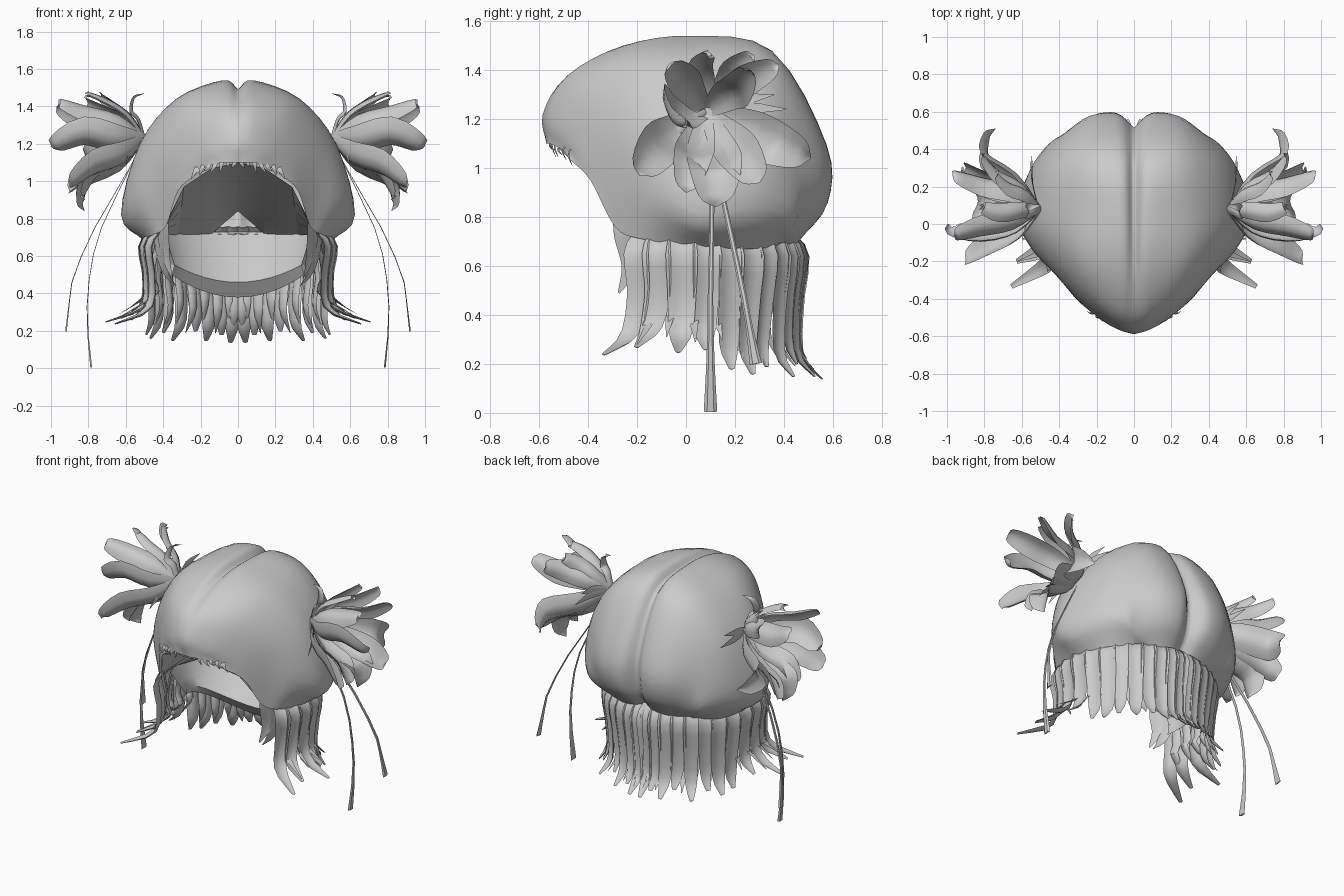
import bpy, bmesh, math, random
from mathutils import Vector as V

random.seed(4)
hair = bpy.data.materials.new("hair grey")
hair.diffuse_color = (0.6, 0.6, 0.6, 1)


def spline(pts, n):
    """Resample control points into n smooth points."""
    p = [V(q) for q in pts]
    p = [2 * p[0] - p[1]] + p + [2 * p[-1] - p[-2]]
    out = []
    for k in range(n):
        t = k / (n - 1) * (len(p) - 3)
        i = min(int(t), len(p) - 4)
        f = t - i
        a, b, c, d = p[i:i + 4]
        out.append(0.5 * (2 * b + (c - a) * f + (2 * a - 5 * b + 4 * c - d) * f * f
                          + (3 * b - a - 3 * c + d) * f ** 3))
    return out


def add_rows(bm, rows, closed=False):
    grid = [[bm.verts.new(p) for p in r] for r in rows]
    m = len(rows[0])
    for a, b in zip(grid, grid[1:]):
        for j in range(m if closed else m - 1):
            bm.faces.new((a[j], a[(j + 1) % m], b[(j + 1) % m], b[j]))
    if closed:
        bm.faces.new(grid[0][::-1])
        bm.faces.new(grid[-1])


def finish(name, bm, angle=50, weld=False):
    bmesh.ops.recalc_face_normals(bm, faces=bm.faces)
    me = bpy.data.meshes.new(name)
    bm.to_mesh(me)
    bm.free()
    me.materials.append(hair)
    ob = bpy.data.objects.new(name, me)
    bpy.context.collection.objects.link(ob)
    mod = ob.modifiers.new("mirror", 'MIRROR')
    mod.use_mirror_merge = weld
    bpy.context.view_layer.objects.active = ob
    ob.select_set(True)
    bpy.ops.object.shade_smooth_by_angle(angle=math.radians(angle))
    ob.select_set(False)
    return ob


def blade(bm, path, widths, side, cup=0.3, thick=0.12, n=11):
    """Tapered, cupped leaf of hair along a path."""
    pts = spline(path, n)
    ws = [w.x for w in spline([(w, 0, 0) for w in widths], n)]
    side = V(side).normalized()
    rows = []
    for i, p in enumerate(pts):
        t = (pts[min(i + 1, n - 1)] - pts[max(i - 1, 0)]).normalized()
        s = (side - t * side.dot(t)).normalized()
        nrm = s.cross(t)
        w = max(ws[i], 0.003) / 2
        prof = [(-1, 0), (-.5, .75), (0, 1), (.5, .75), (1, 0)]
        ring = [p + s * w * x + nrm * w * cup * h for x, h in prof]
        ring += [p + s * w * x + nrm * w * (cup * h - thick) for x, h in prof[3:0:-1]]
        rows.append(ring)
    add_rows(bm, rows, True)


# Main hair shell: half loft from centre parting to lower rim, front to back
front = [
    [(0, -.57, 1.10), (.04, -.57, 1.10), (.08, -.56, 1.10), (.13, -.535, 1.09), (.18, -.5, 1.07), (.22, -.48, 1.04)],
    [(0, -.585, 1.22), (.07, -.565, 1.22), (.16, -.52, 1.18), (.24, -.46, 1.12), (.29, -.42, 1.05), (.32, -.39, .95)],
    [(0, -.49, 1.37), (.09, -.47, 1.38), (.25, -.39, 1.33), (.385, -.30, 1.16), (.42, -.27, .95), (.385, -.29, .76)],
    [(0, -.27, 1.47), (.08, -.25, 1.50), (.30, -.2, 1.43), (.485, -.13, 1.2), (.55, -.13, .92), (.46, -.18, .71)],
]
back = [
    [(0, .02, 1.49), (.08, .02, 1.54), (.33, .04, 1.44), (.525, .05, 1.2), (.625, .05, .82), (.5, .06, .68)],
    [(0, .33, 1.42), (.08, .35, 1.48), (.28, .36, 1.41), (.475, .32, 1.18), (.56, .28, .84), (.44, .26, .67)],
    [(0, .5, 1.1), (.09, .57, 1.1), (.25, .56, 1.06), (.39, .47, .97), (.44, .43, .8), (.33, .36, .68)],
    [(0, .5, .85), (.09, .575, .86), (.2, .56, .84), (.31, .49, .8), (.36, .43, .74), (.31, .38, .69)],
    [(0, .43, .72), (.06, .46, .71), (.12, .46, .7), (.18, .44, .69), (.23, .42, .69), (.28, .38, .69)],
]
across = [spline(s, 21) for s in front + back]
bm = bmesh.new()
add_rows(bm, list(zip(*[spline(col, 33) for col in zip(*across)])))
for v in bm.verts:
    v.co.x = max(v.co.x, 0)
finish("hair_shell", bm, 60, True)

# Sloping inner lining from the fringe down to the nape
bm = bmesh.new()
fringe = [(0, -.54, 1.10), (.14, -.51, 1.07), (.29, -.40, .97), (.385, -.28, .76)]
nape = [(0, .38, .84), (.14, .39, .72), (.32, .29, .71), (.44, -.08, .72)]
add_rows(bm, [[V(a).lerp(V(b), k / 4) for a, b in zip(fringe, nape)] for k in range(5)])
finish("inner_lining", bm, 20, True)

# Nape layer: a bowl sloping in and down, then a short return behind it
bm = bmesh.new()
rows = []
for inset, drop in [(0, 0), (.33, .33), (.67, .67), (1, 1), (.75, 1.3)]:
    row = []
    for i in range(13):
        a = math.radians(-24 + 114 * i / 12)
        c, s = math.cos(a), math.sin(a)
        low = .46 + .11 * c * c
        row.append(((.43 - .06 * inset) * c, (.42 - .24 * inset) * s, .73 + (low - .73) * drop))
    row[-1] = (0,) + row[-1][1:]
    rows.append(row)
add_rows(bm, rows)
finish("nape_layer", bm, 50, True)

# Hanging locks from the temples round to the back
bm = bmesh.new()
locks = [(-24, .24, .11, .28), (-14, .27, .12, .20), (-2, .25, .13, .25), (10, .26, .12, .12),
         (22, .18, .11, .07), (33, .16, .11, .09), (43, .19, .09, .07), (53, .15, .10, .12),
         (62, .20, .10, .07), (71, .15, .10, .12), (79, .18, .09, .09), (87, .14, .10, .13)]
for deg, tip, wid, flick in locks:
    a = math.radians(deg)
    out = V((math.cos(a), math.sin(a), 0))
    side = V((-out.y, out.x, 0))
    base = V((.46 * out.x, .43 * out.y, 0))

    def at(r, z, s=0):
        return base + out * r + side * s + V((0, 0, z))
    h = .72 - tip
    lean = -.05 if deg < -10 else random.uniform(-.02, .03)
    blade(bm, [at(-.02, .76), at(.07, .70 - h * .08), at(.05, .70 - h * .45),
               at(.025 + flick * .2, tip + h * .17, lean * .5), at(flick, tip, lean)],
          [wid * .6, wid, wid * .9, wid * .75, .025], side, .45, .2, 12)
    # thin strand tucked between neighbours
    blade(bm, [at(-.02, .72, .05), at(.02, .5, .05), at(0, tip + .16, .045), at(flick * .7, tip + .04, .06)],
          [.05, .06, .05, .005], side, .4, .3, 9)
finish("hanging_locks", bm)

# Sideburns framing the face
bm = bmesh.new()
blade(bm, [(.375, -.29, .88), (.40, -.25, .74), (.385, -.23, .6), (.355, -.275, .49)],
      [.02, .11, .08, .01], (.5, .8, 0), .2)
blade(bm, [(.43, -.2, .76), (.42, -.18, .62), (.38, -.2, .5), (.33, -.21, .44)],
      [.08, .09, .06, .01], (.4, .8, 0), .2)
finish("sideburns", bm)

# Jagged fringe tips along the front edge
bm = bmesh.new()
for i in range(7):
    x = .01 + .035 * i
    y = -.562 + 1.6 * x * x
    z = 1.10 - .9 * x * x
    blade(bm, [(x, y + .012, z + .02), (x + .01, y + .004, z - .005),
               (x + random.uniform(.01, .04), y + .02, z - random.uniform(.02, .05))],
          [.02, .022, .003], (1, .3, 0), .15, .2, 5)
finish("fringe_tips", bm)

# Side tufts: broad petal-shaped locks flaring from a tied base
bm = bmesh.new()
base = V((.51, .08, 1.23))
petals = [  # tip, bend point, width
    ((.90, -.19, .97), (.78, -.10, 1.10), .19),
    ((.82, .00, .90), (.78, .03, 1.06), .16),
    ((.82, .12, .84), (.84, .12, 1.02), .22),
    ((.90, .30, .94), (.82, .22, 1.06), .18),
    ((.74, .51, 1.04), (.82, .34, 1.11), .19),
    ((.99, .00, 1.18), (.82, -.04, 1.27), .18),
    ((.97, .26, 1.40), (.82, .20, 1.31), .15),
    ((.80, .38, 1.42), (.74, .25, 1.36), .13),
    ((.72, .28, 1.46), (.68, .19, 1.40), .10),
    ((.96, -.06, 1.42), (.82, -.01, 1.36), .14),
    ((.80, .10, 1.46), (.72, .06, 1.42), .10),
    ((.50, .10, 1.47), (.58, .06, 1.37), .07)]
for tip, mid, wid in petals:
    tip, mid = V(tip), V(mid)
    rad = tip - base
    rad.x = 0
    side = V((1, 0, 0)).cross(rad)
    near = base.lerp(mid, .45) + rad.normalized() * .035
    tail = mid.lerp(tip, .65) + V((.035, 0, 0)) + rad.normalized() * .015
    blade(bm, [base, near, mid, tail, tip], [.06, wid * .9, wid, wid * .65, .004], side, .55, .1, 13)
# small loose leaves at the base
for tip in [(.55, .41, 1.24), (.54, .36, 1.30), (.60, -.10, 1.08)]:
    mid = base.lerp(V(tip), .5) + V((.02, 0, .01))
    blade(bm, [base, mid, tip], [.03, .05, .004], (0, 0, 1), .2, .15, 7)
finish("side_tufts", bm)

# Long tie ribbons
bm = bmesh.new()
for path, ws in [
    ([(.53, .10, 1.16), (.62, .105, .98), (.74, .105, .72), (.79, .10, .50), (.805, .10, .27), (.78, .10, .005)],
     [.015, .02, .02, .022, .028, .055]),
    ([(.53, .10, 1.16), (.63, .13, .98), (.78, .185, .72), (.88, .235, .48), (.90, .26, .34), (.915, .285, .20)],
     [.015, .02, .022, .025, .03, .05])]:
    blade(bm, path, ws, (0, 1, 0), 0, .35, 9)
finish("tie_ribbons", bm, 30)
